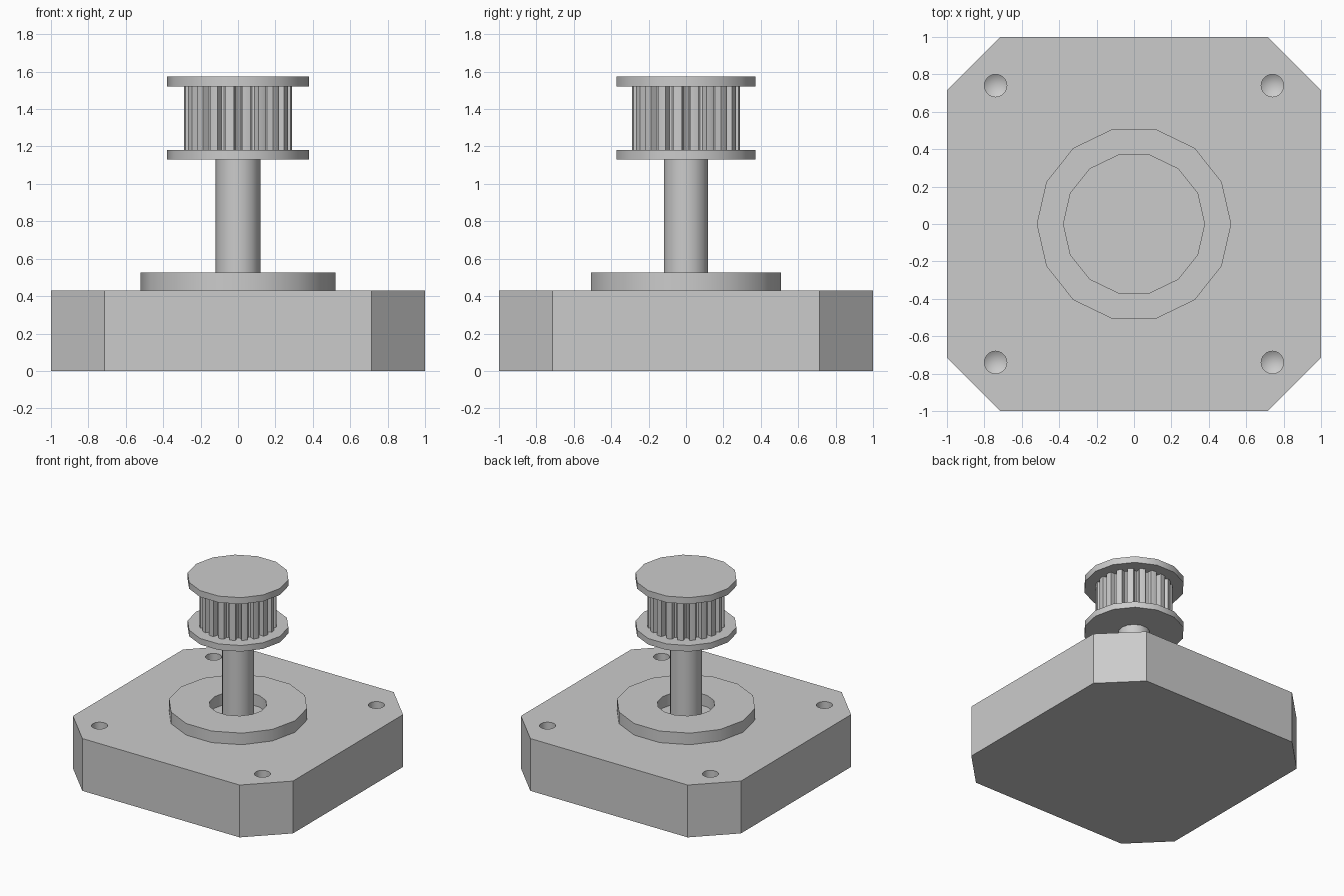
import bpy, bmesh
from math import sin, cos, pi, radians

cube = bpy.data.objects.get("Cube")
if cube:
    bpy.data.objects.remove(cube, do_unlink=True)

SIDES = 14
GREY = (0.6, 0.6, 0.6, 1)
metal = bpy.data.materials.new("light grey metal")
metal.use_nodes = True
metal.diffuse_color = GREY
metal.node_tree.nodes["Principled BSDF"].inputs["Base Color"].default_value = GREY


def finish(name, bm, smooth=True):
    bmesh.ops.recalc_face_normals(bm, faces=bm.faces)
    mesh = bpy.data.meshes.new(name)
    bm.to_mesh(mesh)
    bm.free()
    mesh.materials.append(metal)
    obj = bpy.data.objects.new(name, mesh)
    bpy.context.collection.objects.link(obj)
    if smooth:
        smooth_by_angle(obj)
    return obj


def smooth_by_angle(obj):
    bpy.ops.object.select_all(action='DESELECT')
    obj.select_set(True)
    bpy.context.view_layer.objects.active = obj
    bpy.ops.object.shade_smooth_by_angle(angle=radians(32))


def prism(name, outline, z0, z1, smooth=True):
    """Extrude a flat outline upwards."""
    bm = bmesh.new()
    face = bm.faces.new([bm.verts.new((x, y, z0)) for x, y in outline])
    top = bmesh.ops.extrude_face_region(bm, geom=[face])["geom"]
    verts = [v for v in top if isinstance(v, bmesh.types.BMVert)]
    bmesh.ops.translate(bm, verts=verts, vec=(0, 0, z1 - z0))
    return finish(name, bm, smooth)


def circle(r, n=SIDES):
    return [(r * cos(2 * pi * i / n), r * sin(2 * pi * i / n)) for i in range(n)]


def lathe(name, profile, centre=(0, 0), n=SIDES, smooth=True):
    """Revolve a closed (radius, z) profile around a vertical axis."""
    bm = bmesh.new()
    rings = []
    for r, z in profile:
        count = n if r > 0 else 1
        rings.append([bm.verts.new((centre[0] + x, centre[1] + y, z))
                      for x, y in circle(r, count)])
    for a, b in zip(rings, rings[1:] + rings[:1]):
        for i in range(n):
            j = (i + 1) % n
            corners = [a[i % len(a)], a[j % len(a)], b[j % len(b)], b[i % len(b)]]
            corners = list(dict.fromkeys(corners))
            if len(corners) > 2:
                bm.faces.new(corners)
    return finish(name, bm, smooth)


# Motor body: square block with chamfered corners
C = 0.715
body = prism("motor_body", [(C, -1), (1, -C), (1, C), (C, 1),
                            (-C, 1), (-1, C), (-1, -C), (-C, -1)], 0, 0.43, False)

# Four blind screw holes with conical bottoms
for sx in (-1, 1):
    for sy in (-1, 1):
        cutter = lathe("hole_cutter", [(0, 0.5), (0.06, 0.5), (0.06, 0.33), (0, 0.29)],
                       (0.74 * sx, 0.74 * sy), 24, False)
        cutter.hide_render = True
        mod = body.modifiers.new("screw_hole", 'BOOLEAN')
        mod.object = cutter
        mod.operation = 'DIFFERENCE'
        mod.solver = 'EXACT'
        bpy.context.view_layer.objects.active = body
        bpy.ops.object.modifier_apply(modifier=mod.name)
        bpy.data.objects.remove(cutter, do_unlink=True)
smooth_by_angle(body)

# Raised pilot ring around the shaft
lathe("pilot_ring", [(0.215, 0.43), (0.52, 0.43), (0.52, 0.525), (0.215, 0.525)])

# Shaft
prism("shaft", circle(0.12), 0.43, 1.13)

# Toothed pulley between two flanges
TEETH = 20
TOOTH = [(0, 0.245), (0.15, 0.25), (0.25, 0.289), (0.5, 0.291), (0.75, 0.289), (0.85, 0.25)]
gear = [(r * cos(2 * pi * (i + f) / TEETH), r * sin(2 * pi * (i + f) / TEETH))
        for i in range(TEETH) for f, r in TOOTH]
prism("pulley_teeth", gear, 1.18, 1.52)
prism("lower_flange", circle(0.38), 1.13, 1.18)
prism("upper_flange", circle(0.38), 1.52, 1.573)
